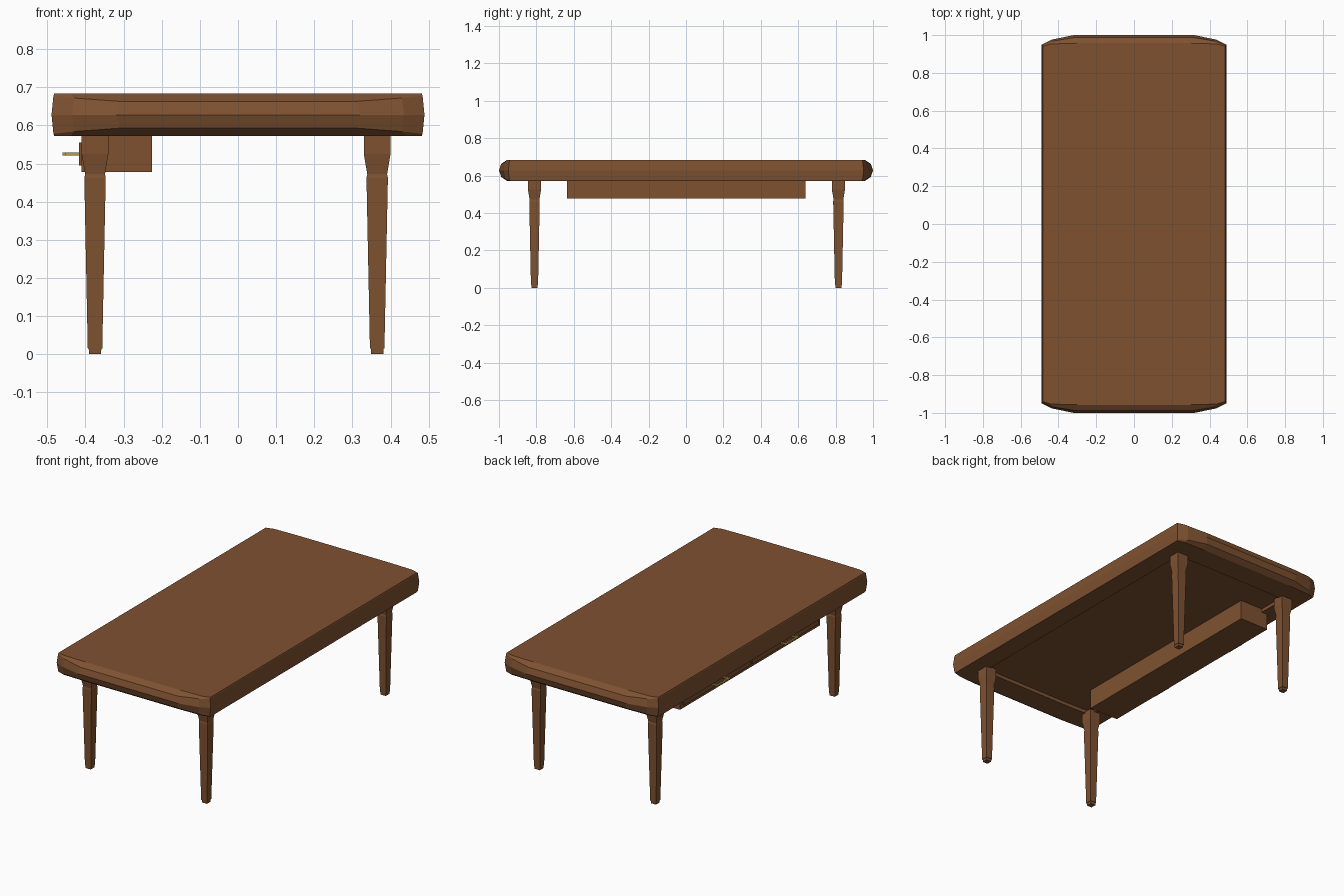
import bpy, bmesh

if "Cube" in bpy.data.objects:
    bpy.data.objects.remove(bpy.data.objects["Cube"])


def material(name, color):
    m = bpy.data.materials.new(name)
    m.diffuse_color = color
    m.use_nodes = True
    m.node_tree.nodes["Principled BSDF"].inputs["Base Color"].default_value = m.diffuse_color
    return m


wood = material("wood", (0.21, 0.083, 0.03, 1))
brass = material("brass", (0.5, 0.33, 0.06, 1))


def stack(name, rings, mat):
    """Skin a list of closed rings of equal length and cap both ends."""
    bm = bmesh.new()
    loops = [[bm.verts.new(p) for p in ring] for ring in rings]
    n = len(loops[0])
    for a, b in zip(loops, loops[1:]):
        for i in range(n):
            j = (i + 1) % n
            bm.faces.new((a[i], a[j], b[j], b[i]))
    bm.faces.new(loops[0][::-1])
    bm.faces.new(loops[-1])
    bmesh.ops.recalc_face_normals(bm, faces=bm.faces)
    me = bpy.data.meshes.new(name)
    bm.to_mesh(me)
    bm.free()
    me.materials.append(mat)
    ob = bpy.data.objects.new(name, me)
    bpy.context.collection.objects.link(ob)
    return ob


def rect(x0, x1, y0, y1, z):
    return [(x0, y0, z), (x1, y0, z), (x1, y1, z), (x0, y1, z)]


def box(name, x, y, z, mat):
    return stack(name, [rect(*x, *y, z[0]), rect(*x, *y, z[1])], mat)


def mirrored(quarter):
    """Complete a quarter outline (side to end) into a full ring."""
    back = quarter + [(-x, y, z) for x, y, z in quarter[::-1]]
    return back + [(-x, -y, z) for x, y, z in back]


# Tabletop: bowed, rounded ends with a shallow recess underneath
bottom = [(.482, .94, .572), (.44, .953, .572), (.30, .957, .572)]
lower = [(.484, .944, .578), (.43, .968, .584), (.31, .988, .593)]
middle = [(.489, .95, .628), (.435, .976, .628), (.32, 1.0, .628)]


def flip(q):
    return [(x, y, 1.256 - z) for x, y, z in q]


def inset(z):
    return [(x * .77, y * .86, z) for x, y, _ in bottom]


quarters = [inset(.592), inset(.572), bottom, lower, middle, flip(lower), flip(bottom)]
stack("tabletop", [mirrored(q) for q in quarters], wood)

# Tapered square legs: (z, half width)
profile = [(0, .016), (.015, .0165), (.015, .019), (.458, .028), (.463, .028),
           (.472, .026), (.525, .035), (.58, .035)]
for sx, cx in (("left", -.375), ("right", .365)):
    for sy, cy in (("front", -.81), ("back", .815)):
        stack(f"{sy}_{sx}_leg",
              [rect(cx - h, cx + h, cy - h, cy + h, z) for z, h in profile], wood)

# Drawer case hung under the left side
box("drawer_case", (-.41, -.225), (-.635, .64), (.478, .594), wood)

# Drawer fronts with slim brass pulls
for side, y0, y1 in (("front", -.61, -.01), ("back", .01, .615)):
    box(f"{side}_drawer_front", (-.417, -.408), (y0, y1), (.495, .555), wood)
    c = (y0 + y1) / 2
    for k, s in enumerate((-1, 1)):
        box(f"{side}_pull_post_{k + 1}", (-.452, -.415),
            (c + s * .05 - .005, c + s * .05 + .005), (.521, .529), brass)
    box(f"{side}_pull_bar", (-.46, -.451), (c - .06, c + .06), (.521, .529), brass)
